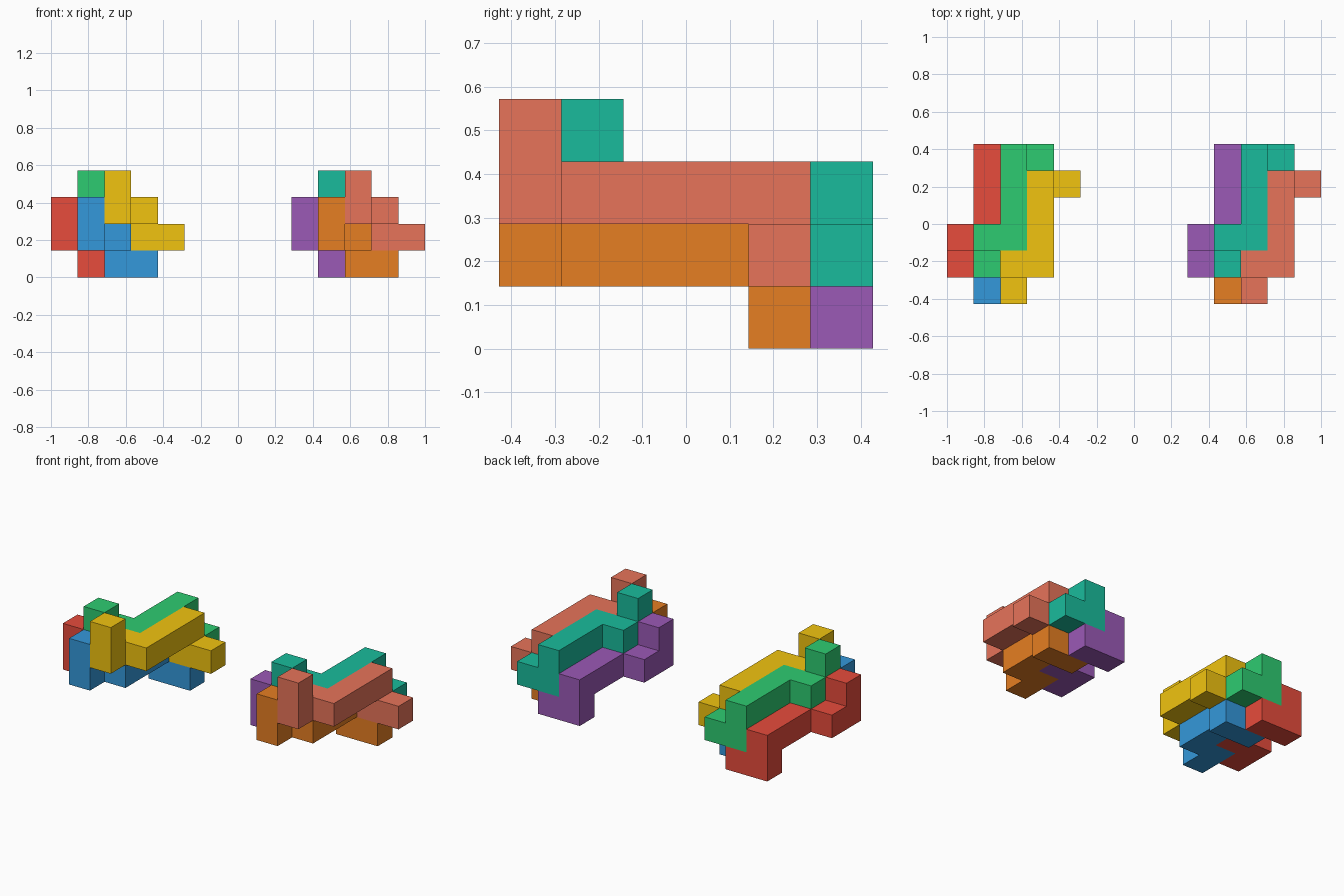
import bpy, bmesh
from mathutils import Vector

if "Cube" in bpy.data.objects:
    bpy.data.objects.remove(bpy.data.objects["Cube"])

U = 1 / 7                                   # edge of one cube cell
ORIGIN = Vector((-1, -3 * U, 0))

# Every puzzle piece follows the same bent path: bent arm, long rod, bent arm
STEPS = [(0, 0, -1), (0, 1, 0), (1, 0, 0), (0, 1, 0), (0, 1, 0), (0, 1, 0),
         (0, 0, -1), (1, 0, 0)]


def path_cells(start):
    cells = [Vector(start)]
    for s in STEPS:
        cells.append(cells[-1] + Vector(s))
    return cells


def make_piece(name, start, color):
    cells = path_cells(start)
    taken = {tuple(round(v) for v in c) for c in cells}
    bm = bmesh.new()
    for c in cells:
        for axis in range(3):
            for sign in (-1, 1):
                n = Vector((0, 0, 0))
                n[axis] = sign
                if tuple(round(v) for v in c + n) in taken:
                    continue                # no wall between joined cells
                a = Vector((0, 0, 0))
                a[(axis + 1) % 3] = 1
                b = n.cross(a)
                mid = c + Vector((.5, .5, .5)) + n / 2
                corners = [(-a - b), (a - b), (a + b), (-a + b)]
                bm.faces.new([bm.verts.new(ORIGIN + (mid + k / 2) * U) for k in corners])
    bmesh.ops.remove_doubles(bm, verts=bm.verts, dist=1e-4)
    bmesh.ops.dissolve_limit(bm, angle_limit=0.01, verts=bm.verts, edges=bm.edges)
    bmesh.ops.recalc_face_normals(bm, faces=bm.faces)
    me = bpy.data.meshes.new(name)
    bm.to_mesh(me)
    bm.free()
    mat = bpy.data.materials.new(name + "_paint")
    mat.diffuse_color = (*color, 1)
    mat.use_nodes = True
    mat.node_tree.nodes["Principled BSDF"].inputs["Base Color"].default_value = mat.diffuse_color
    me.materials.append(mat)
    bpy.context.collection.objects.link(bpy.data.objects.new(name, me))


# Start cell of the four interlocking pieces, in cell units
STARTS = {"lower_left": (0, 1, 2), "upper_left": (1, 1, 3),
          "lower_right": (1, 0, 2), "upper_right": (2, 0, 3)}

# Two identical assemblies, nine cells apart, in different colours
ASSEMBLIES = [
    ("left", 0, [(.80, .072, .045), (.027, .60, .165), (.034, .314, .708), (.88, .55, .005)]),
    ("right", 9, [(.328, .10, .468), (.01, .50, .332), (.79, .209, .016), (.80, .174, .102)]),
]
for side, shift, colors in ASSEMBLIES:
    for (part, (x, y, z)), color in zip(STARTS.items(), colors):
        make_piece(f"{side}_assembly_{part}_piece", (x + shift, y, z), color)
